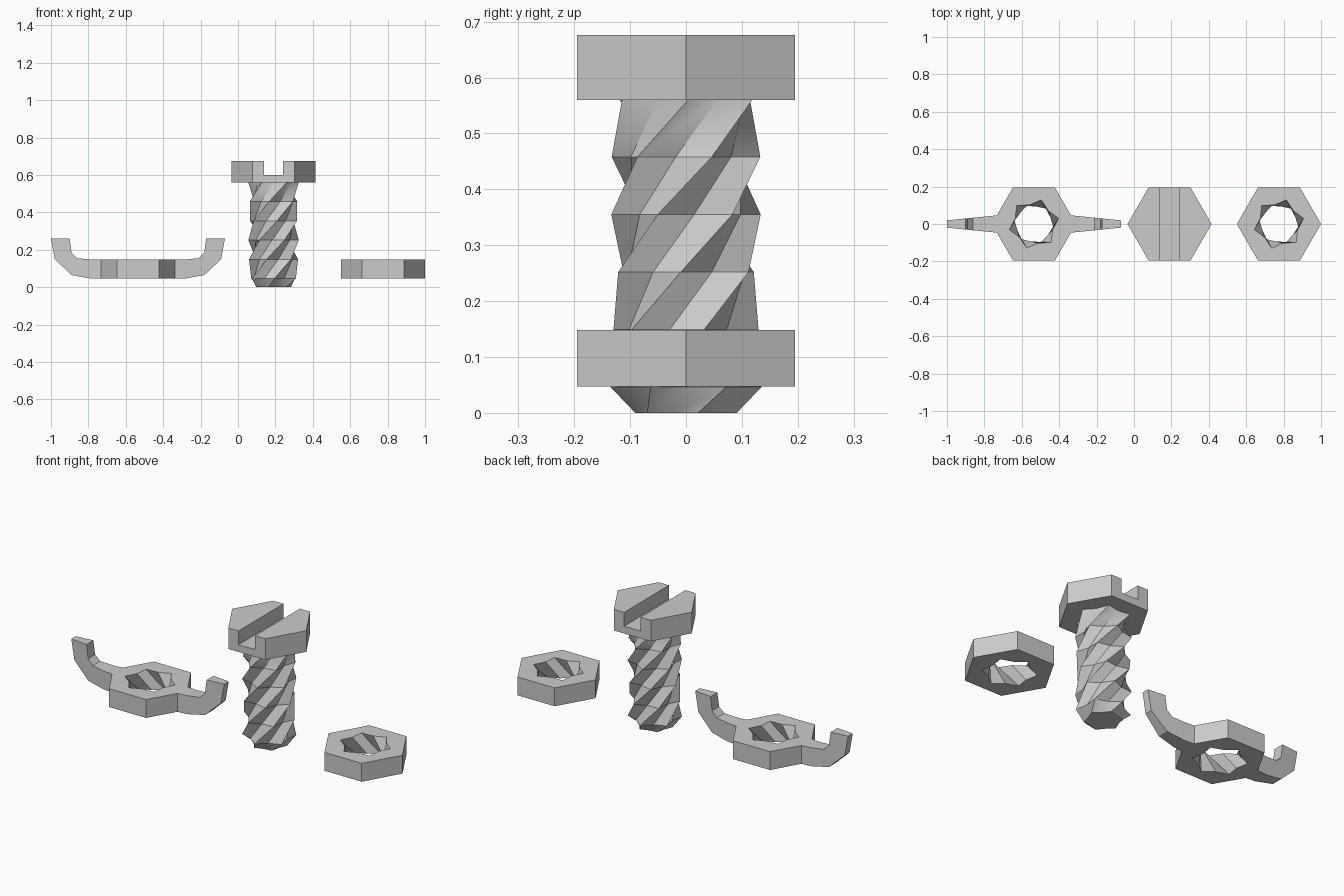
import bpy, bmesh
from math import radians, sin, cos

if "Cube" in bpy.data.objects:
    bpy.data.objects.remove(bpy.data.objects["Cube"])

HEX_R = 0.225            # hexagon corner radius
TIP, VALLEY = 0.135, 0.105   # thread radii
TWIST = 42               # thread twist per layer, degrees
Z0, Z1 = 0.047, 0.148    # nut bottom and top


def polar(r, deg, z):
    return (r * cos(radians(deg)), r * sin(radians(deg)), z)


def star(bm, z, deg, tip=TIP, valley=VALLEY):
    return [bm.verts.new(polar(valley if i % 2 else tip, deg + 30 * i, z)) for i in range(12)]


def hexagon(bm, z):
    # corners and edge midpoints, to pair up with the star
    return [bm.verts.new(polar(HEX_R * (cos(radians(30)) if i % 2 else 1), 30 * i, z)) for i in range(12)]


def bridge(bm, a, b, shift=0):
    n = len(a)
    for i in range(n):
        bm.faces.new((a[i], a[(i + 1) % n], b[(i + 1 + shift) % n], b[(i + shift) % n]))


def finish(bm, name, x, smooth=False):
    bmesh.ops.recalc_face_normals(bm, faces=bm.faces)
    me = bpy.data.meshes.new(name)
    bm.to_mesh(me)
    bm.free()
    ob = bpy.data.objects.new(name, me)
    ob.location.x = x
    bpy.context.collection.objects.link(ob)
    bpy.ops.object.select_all(action='DESELECT')
    bpy.context.view_layer.objects.active = ob
    ob.select_set(True)
    if smooth:
        bpy.ops.object.shade_smooth_by_angle(angle=radians(30))
    return ob


def nut_body(bm, top_deg=13):
    low, high = hexagon(bm, Z0), hexagon(bm, Z1)
    s_low, s_high = star(bm, Z0, top_deg - TWIST), star(bm, Z1, top_deg)
    bridge(bm, low, high)
    bridge(bm, s_low, s_high)
    bridge(bm, high, s_high)
    bridge(bm, low, s_low, 1)


def wing(bm, side):
    # curled side profile as (lower, upper) pairs, tapering outwards
    pairs = [((0.19, Z0), (0.19, Z1)), ((0.255, Z0), (0.25, Z1)),
             ((0.355, 0.065), (0.325, 0.155)), ((0.445, 0.15), (0.355, 0.185)),
             ((0.465, 0.26), (0.365, 0.26))]
    rings = []
    for lo, hi in pairs:
        ring = []
        for (u, z), s in ((lo, -1), (lo, 1), (hi, 1), (hi, -1)):
            w = 0.047 - (u - 0.19) * 0.1
            ring.append(bm.verts.new((side * u, s * w, z)))
        rings.append(ring)
    for a, b in zip(rings, rings[1:]):
        bridge(bm, a, b)
    bm.faces.new(rings[0])
    bm.faces.new(rings[-1])


# plain hex nut
bm = bmesh.new()
nut_body(bm)
finish(bm, "hex_nut", 0.775)

# wing nut
bm = bmesh.new()
nut_body(bm)
for side in (-1, 1):
    wing(bm, side)
finish(bm, "wing_nut", -0.535)

# threaded shaft, tapered at the bottom
bm = bmesh.new()
rings = [star(bm, 0, 13, 0.095, 0.078)]
for k in range(6):
    rings.append(star(bm, 0.046 + 0.103 * k, 32 + TWIST * k))
rings.append(star(bm, 0.575, 32 + TWIST * 5))
for a, b in zip(rings, rings[1:]):
    bridge(bm, a, b)
bm.faces.new(rings[0])
bm.faces.new(rings[-1])
finish(bm, "bolt_shaft", 0.19, smooth=True)

# slotted head
bm = bmesh.new()
low = [bm.verts.new(polar(HEX_R, 60 * i, 0.56)) for i in range(6)]
high = [bm.verts.new(polar(HEX_R, 60 * i, 0.676)) for i in range(6)]
bridge(bm, low, high)
bm.faces.new(low)
bm.faces.new(high)
head = finish(bm, "bolt_head", 0.19)

bpy.ops.mesh.primitive_cube_add(size=1, location=(0.19, 0, 0.7))
cutter = bpy.context.object
cutter.scale = (0.1, 0.6, 0.2)
cutter.hide_render = True
mod = head.modifiers.new("slot", 'BOOLEAN')
mod.operation = 'DIFFERENCE'
mod.solver = 'EXACT'
mod.object = cutter
bpy.context.view_layer.objects.active = head
bpy.ops.object.modifier_apply(modifier=mod.name)
bpy.data.objects.remove(cutter)
